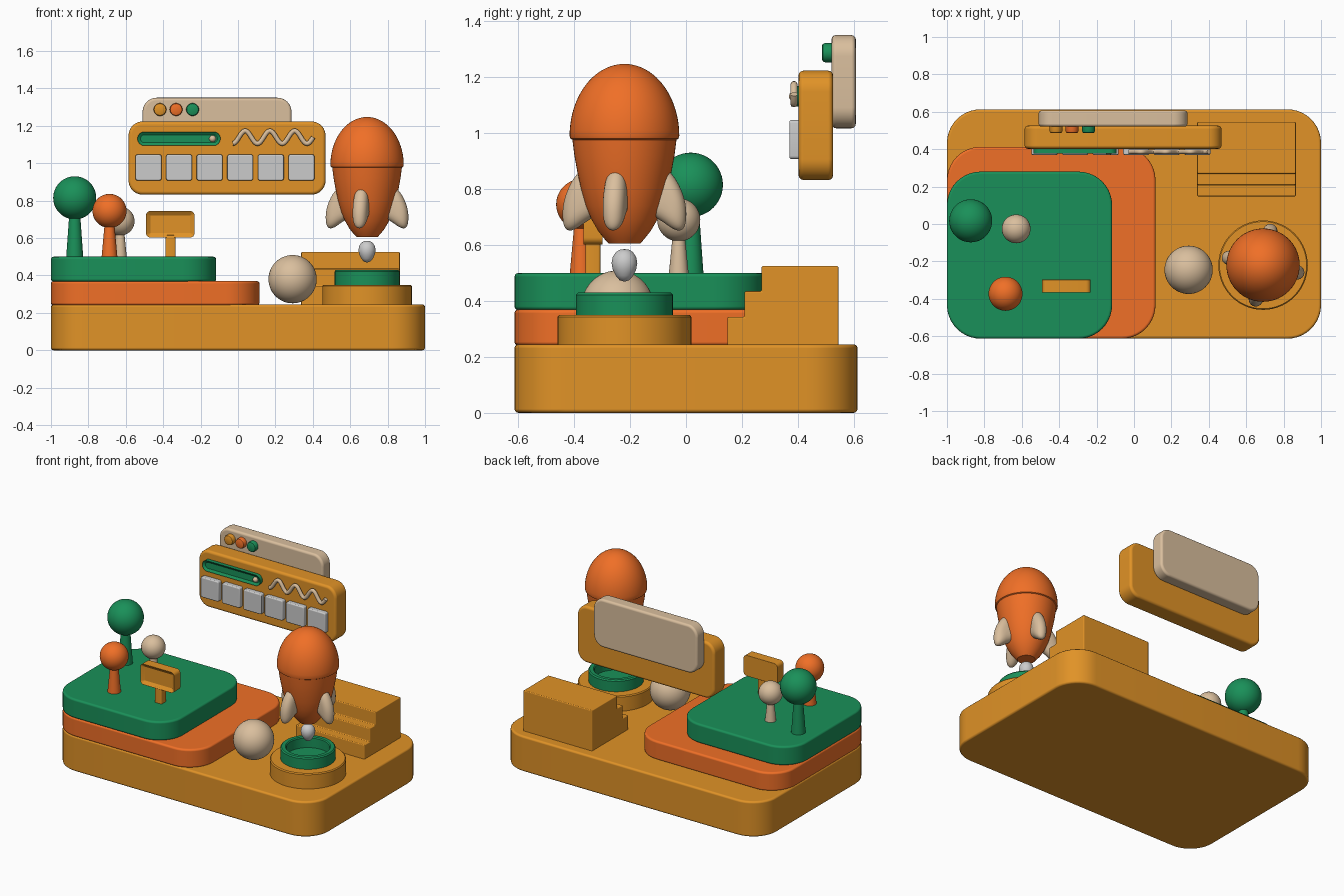
import bpy, bmesh
from math import sin, cos, pi, radians
from mathutils import Matrix

if "Cube" in bpy.data.objects:
    bpy.data.objects.remove(bpy.data.objects["Cube"])

COLORS = {"amber": (0.75, 0.29, 0.02, 1), "orange": (0.87, 0.16, 0.02, 1),
          "green": (0.01, 0.28, 0.10, 1), "cream": (0.70, 0.52, 0.34, 1)}
MATS = {}
for key, col in COLORS.items():
    MATS[key] = bpy.data.materials.new(key)
    MATS[key].diffuse_color = col


def finish(name, data, mat):
    ob = bpy.data.objects.new(name, data)
    bpy.context.collection.objects.link(ob)
    if mat:
        data.materials.append(MATS[mat])
    return ob


def rounded(u0, u1, v0, v1, r, n=10):
    pts = []
    for i, (u, v) in enumerate([(u1 - r, v1 - r), (u0 + r, v1 - r),
                                (u0 + r, v0 + r), (u1 - r, v0 + r)]):
        for k in range(n + 1):
            a = (i + k / n) * pi / 2
            pts.append((u + r * cos(a), v + r * sin(a)))
    return pts


def prism(name, pts, lo, hi, axis, mat, bevel=0.012, inset=None):
    place = {"x": lambda u, v, w: (w, u, v), "y": lambda u, v, w: (u, w, v),
             "z": lambda u, v, w: (u, v, w)}[axis]
    bm = bmesh.new()
    a = [bm.verts.new(place(u, v, lo)) for u, v in pts]
    b = [bm.verts.new(place(u, v, hi)) for u, v in pts]
    front = bm.faces.new(a)
    bm.faces.new(b)
    for i in range(len(pts)):
        j = (i + 1) % len(pts)
        bm.faces.new((a[i], a[j], b[j], b[i]))
    bmesh.ops.recalc_face_normals(bm, faces=bm.faces)
    if inset:
        bmesh.ops.inset_region(bm, faces=[front], thickness=inset[0])
        bmesh.ops.translate(bm, verts=front.verts, vec=place(0, 0, inset[1]))
        # straight recess walls come from a second, tiny inset step
    for f in bm.faces:
        f.smooth = True
    me = bpy.data.meshes.new(name)
    bm.to_mesh(me)
    bm.free()
    ob = finish(name, me, mat)
    m = ob.modifiers.new("bevel", "BEVEL")
    m.width, m.segments, m.harden_normals = bevel, 3, True
    m.limit_method, m.angle_limit = "ANGLE", radians(28)
    return ob


SMOOTH = []


def mesh_from(name, bm, mat):
    bmesh.ops.remove_doubles(bm, verts=bm.verts, dist=1e-5)
    bmesh.ops.recalc_face_normals(bm, faces=bm.faces)
    me = bpy.data.meshes.new(name)
    bm.to_mesh(me)
    bm.free()
    ob = finish(name, me, mat)
    SMOOTH.append(ob)
    return ob


def lathe(name, profile, loc, mat, axis_y=False):
    bm = bmesh.new()
    vs = [bm.verts.new((r, 0, z)) for r, z in profile]
    es = [bm.edges.new(p) for p in zip(vs, vs[1:])]
    bmesh.ops.spin(bm, geom=vs + es, cent=(0, 0, 0), axis=(0, 0, 1),
                   angle=2 * pi, steps=56)
    ob = mesh_from(name, bm, mat)
    ob.location = loc
    if axis_y:
        ob.rotation_euler.x = pi / 2
    return ob


def ball(name, loc, r, mat):
    bm = bmesh.new()
    bmesh.ops.create_uvsphere(bm, u_segments=48, v_segments=24, radius=r)
    ob = mesh_from(name, bm, mat)
    ob.location = loc


# Base and terraces
prism("base", rounded(-1, 1, -0.613, 0.613, 0.18), 0, 0.245, "z", "amber", 0.014)
prism("lower_terrace", rounded(-1, 0.115, -0.613, 0.413, 0.18), 0.24, 0.37, "z", "orange", 0.014)
prism("upper_terrace", rounded(-1, -0.117, -0.613, 0.28, 0.18), 0.367, 0.5, "z", "green", 0.014)

# Steps
prism("steps", [(0.148, 0.24), (0.545, 0.24), (0.545, 0.525), (0.27, 0.525), (0.27, 0.435),
                (0.209, 0.435), (0.209, 0.343), (0.148, 0.343)],
      0.338, 0.865, "x", "amber", 0.006)

# Trees
for name, x, y, z, r, r0, r1, mat in [
        ("tall_tree", -0.873, 0.017, 0.815, 0.115, 0.046, 0.027, "green"),
        ("middle_tree", -0.687, -0.373, 0.745, 0.091, 0.043, 0.024, "orange"),
        ("small_tree", -0.63, -0.026, 0.69, 0.077, 0.036, 0.02, "cream")]:
    ball(name + "_crown", (x, y, z), r, mat)
    lathe(name + "_trunk", [(0, 0.49), (r0, 0.49), (r1, z - r * 0.5), (0, z - r * 0.5)],
          (x, y, 0), mat)

# Sign
prism("sign_board", rounded(-0.492, -0.232, 0.602, 0.745, 0.025, 6), -0.367, -0.298, "y",
      "amber", 0.006, (0.024, 0.016))
prism("sign_post", rounded(-0.388, -0.334, -0.36, -0.306, 0.008, 3), 0.49, 0.615, "z", "amber", 0.003)

# Loose ball
ball("ball", (0.292, -0.245, 0.38), 0.129, "cream")

# Launch pad
RX, RY = 0.69, -0.22
lathe("pad", [(0, 0.24), (0.239, 0.24), (0.239, 0.343), (0.233, 0.35), (0, 0.35)],
      (RX, RY, 0), "amber")
lathe("pad_ring", [(0, 0.34), (0.173, 0.34), (0.173, 0.422), (0.166, 0.43), (0.142, 0.43),
                   (0.136, 0.423), (0.136, 0.357), (0, 0.357)], (RX, RY, 0), "green")

# Rocket
dome = [(0.196 * sin(k * pi / 40), 0.99 + 0.257 * cos(k * pi / 40)) for k in range(21)]
body = [(0.193, 0.98), (0.186, 0.976), (0.179, 0.92), (0.169, 0.865), (0.155, 0.80),
        (0.138, 0.74), (0.117, 0.69), (0.094, 0.65), (0.07, 0.62), (0.056, 0.605), (0, 0.605)]
lathe("rocket_body", dome + body, (RX, RY, 0), "orange")
lathe("rocket_flame", [(0, 0.585), (0.015, 0.584), (0.03, 0.575), (0.042, 0.557), (0.046, 0.535),
                       (0.042, 0.513), (0.031, 0.49), (0.017, 0.474), (0, 0.469)], (RX, RY, 0), None)

# Fins: pillowed outline, thinner towards the rim
outline = [(0.08, 0.84), (0.135, 0.885), (0.185, 0.845), (0.225, 0.755), (0.225, 0.665),
           (0.195, 0.645), (0.13, 0.69), (0.075, 0.72)]
for _ in range(3):
    nxt = outline[1:] + outline[:1]
    outline = [(p[0] * s + q[0] * (1 - s), p[1] * s + q[1] * (1 - s))
               for p, q in zip(outline, nxt) for s in (0.75, 0.25)]
cr = sum(p[0] for p in outline) / len(outline)
cz = sum(p[1] for p in outline) / len(outline)
for n in range(4):
    bm = bmesh.new()
    rings = []
    for k in range(-8, 9):
        a = k / 8 * pi / 2
        s = max(cos(a), 0) ** 0.65
        rings.append([bm.verts.new((cr + (r - cr) * s, 0.041 * sin(a), cz + (z - cz) * s))
                      for r, z in outline])
    for p, q in zip(rings, rings[1:]):
        for i in range(len(p)):
            j = (i + 1) % len(p)
            bm.faces.new((p[i], p[j], q[j], q[i]))
    bmesh.ops.transform(bm, verts=bm.verts, matrix=Matrix.Translation((RX, RY, 0))
                        @ Matrix.Rotation(radians(-12 + 90 * n), 4, "Z"))
    bmesh.ops.dissolve_degenerate(bm, edges=bm.edges, dist=1e-5)
    mesh_from(f"rocket_fin_{n + 1}", bm, "cream")

# Floating panels
prism("back_panel", rounded(-0.51, 0.286, 1.017, 1.35, 0.075), 0.52, 0.607, "y", "cream", 0.016)
prism("front_panel", rounded(-0.585, 0.468, 0.832, 1.223, 0.075), 0.402, 0.526, "y", "amber", 0.018)
for n in range(6):
    x = -0.548 + 0.1635 * n
    prism(f"key_{n + 1}", rounded(x, x + 0.139, 0.907, 1.047, 0.012, 4), 0.369, 0.41, "y", None, 0.008)
for x, mat in ((-0.417, "amber"), (-0.331, "orange"), (-0.243, "green")):
    lathe("dot_" + mat, [(0, 0.037), (0.025, 0.037), (0.031, 0.034), (0.034, 0.027), (0.034, -0.005), (0, -0.005)],
          (x, 0.523, 1.287), mat, True)

# Slider and wavy line
prism("slider", rounded(-0.537, -0.094, 1.094, 1.168, 0.0365), 0.376, 0.41, "y", "green", 0.003, (0.016, 0.012))
ball("slider_knob", (-0.136, 0.386, 1.131), 0.018, "cream")
cu = bpy.data.curves.new("wavy_line", "CURVE")
cu.dimensions, cu.bevel_depth, cu.bevel_resolution, cu.use_fill_caps = "3D", 0.013, 3, True
sp = cu.splines.new("POLY")
sp.points.add(80)
for i, p in enumerate(sp.points):
    t = i / 80
    p.co = (-0.028 + 0.43 * t, 0.386, 1.139 - 0.034 * cos(2 * pi * 3.25 * t), 1)
sp.use_smooth = True
finish("wavy_line", cu, "cream")

# Smooth shading with crisp edges
for ob in SMOOTH:
    ob.select_set(True)
bpy.context.view_layer.objects.active = SMOOTH[0]
bpy.ops.object.shade_smooth_by_angle(angle=radians(35))

for m in bpy.data.materials:
    if m.users and not m.is_grease_pencil:
        m.use_nodes = True
        m.node_tree.nodes["Principled BSDF"].inputs["Base Color"].default_value = m.diffuse_color
